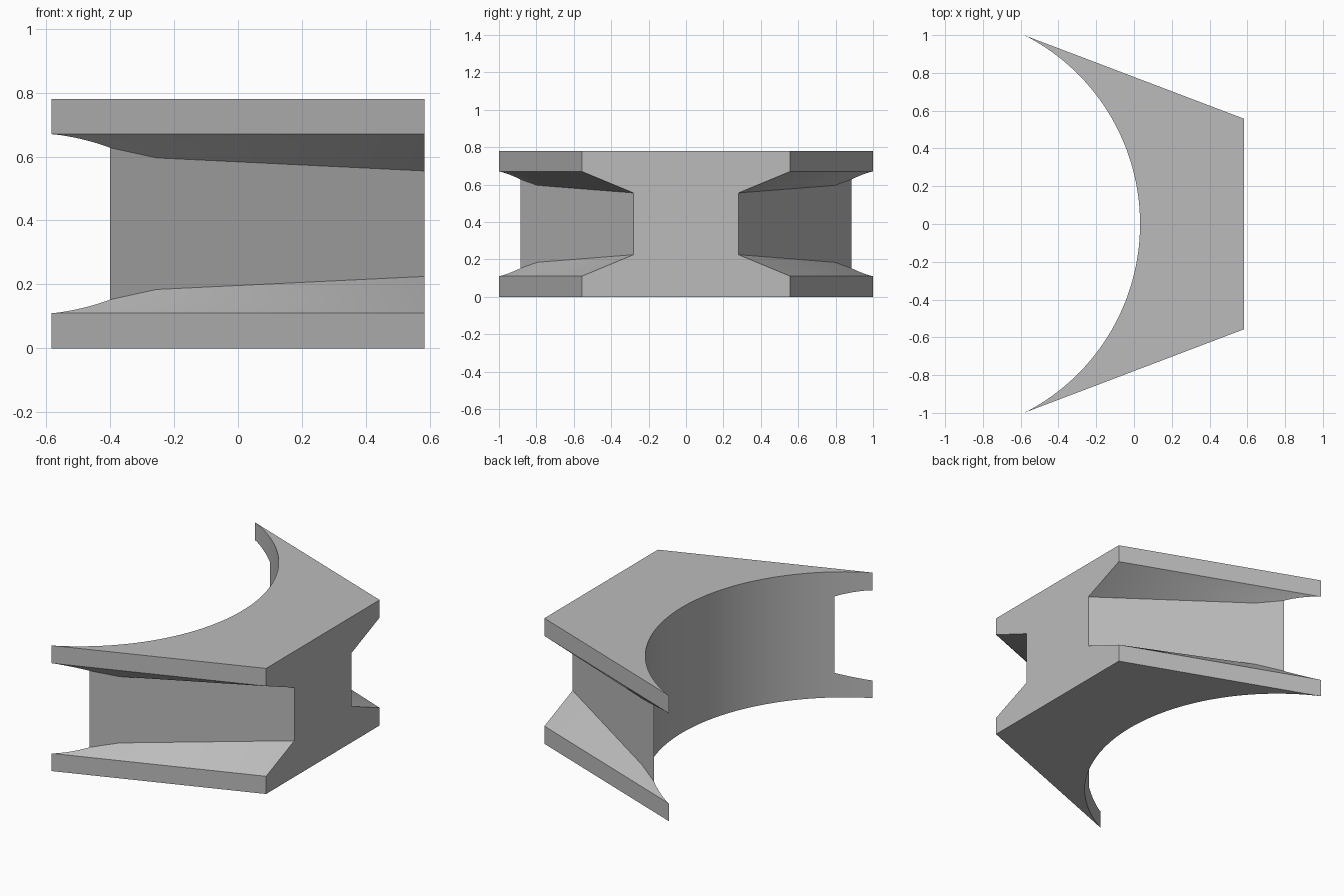
import bpy, bmesh, math
from mathutils import Vector

cube = bpy.data.objects.get("Cube")
if cube:
    bpy.data.objects.remove(cube, do_unlink=True)

HALF_H = 0.39        # half the height
END_X = 0.583        # flat narrow end
END_Y = 0.557        # flange half width at that end
NECK_Y = 0.28        # web half width at that end
RIM_Z = 0.11 - HALF_H
NECK_Z = 0.225 - HALF_H
CX, R = -1.09, 1.122  # concave arc
TIP_A = math.atan2(1.0, END_X - 1.166 - CX)
WEB_A = math.asin(0.885 / R)


def arc(a):
    return CX + R * math.cos(a), R * math.sin(a)


tip = (-END_X, 1.0)
flange_slope = (1.0 - END_Y) / (2 * END_X)


def ledge_z(x, y):
    """Height of the steep ledge that falls to the flange rim."""
    return RIM_Z + 0.93 * (END_Y + flange_slope * (END_X - x) - y)


# Arc points: flange tip to web edge, then on to the middle
n_tip, n_web = 8, 32
curve = [tip]
curve += [arc(TIP_A + (WEB_A - TIP_A) * i / n_tip) for i in range(1, n_tip + 1)]
curve += [arc(WEB_A * (1 - i / n_web)) for i in range(1, n_web + 1)]

bm = bmesh.new()


def vert(xy, z):
    return bm.verts.new((xy[0], xy[1], z))


# One quarter of the body: lower half, +y side
low = [vert(p, -HALF_H) for p in curve]
ledge = [vert(p, RIM_Z if i == 0 else ledge_z(*p)) for i, p in enumerate(curve[:n_tip + 1])]
mid = [vert(p, 0) for p in curve[n_tip:]]
corner_low, corner_rim = [vert((END_X, END_Y), z) for z in (-HALF_H, RIM_Z)]
neck, neck_mid = [vert((END_X, NECK_Y), z) for z in (NECK_Z, 0)]
end_low, end_mid = [vert((END_X, 0), z) for z in (-HALF_H, 0)]
web = Vector(curve[n_tip])
start = Vector((END_X, NECK_Y))
kink_xy = start.lerp(web, (END_X + 0.255) / (END_X - web.x))
kink = vert(kink_xy, ledge_z(*kink_xy))

bm.faces.new(low + [end_low, corner_low])                        # underside
bm.faces.new([low[0], corner_low, corner_rim, ledge[0]])         # flange rim
bm.faces.new([corner_rim, kink] + ledge[::-1])                   # steep ledge
bm.faces.new([corner_rim, neck, kink])                           # shallow ledge
bm.faces.new([neck, kink, ledge[-1], mid[0], neck_mid])          # web side
bm.faces.new([end_low, corner_low, corner_rim, neck, neck_mid, end_mid])
for i in range(n_tip):                                           # concave wall
    bm.faces.new([low[i], low[i + 1], ledge[i + 1], ledge[i]])
for i in range(n_web):
    j = n_tip + i
    face = [low[j], low[j + 1], mid[i + 1], mid[i]]
    if i == 0:
        face.append(ledge[-1])
    bm.faces.new(face)

# Mirror to the other side and to the upper half
for axis in "YZ":
    bmesh.ops.mirror(bm, geom=bm.verts[:] + bm.edges[:] + bm.faces[:],
                     axis=axis, merge_dist=0.0001)
bmesh.ops.remove_doubles(bm, verts=bm.verts[:], dist=0.0001)

# Join the halves of flat faces along the mirror seams
seams = [e for e in bm.edges if len(e.link_faces) == 2
         and (all(abs(v.co.y) < 1e-4 for v in e.verts)
              or all(abs(v.co.z) < 1e-4 for v in e.verts))]
bmesh.ops.recalc_face_normals(bm, faces=bm.faces[:])
flat = [e for e in seams if e.calc_face_angle(1) < 0.001]
bmesh.ops.dissolve_edges(bm, edges=flat, use_verts=False)
bmesh.ops.translate(bm, verts=bm.verts[:], vec=(0, 0, HALF_H))

mesh = bpy.data.meshes.new("grooved_block")
bm.to_mesh(mesh)
bm.free()
block = bpy.data.objects.new("grooved_block", mesh)
bpy.context.collection.objects.link(block)

# Plain grey
grey = bpy.data.materials.new("plain_grey")
grey.use_nodes = True
colour = (0.5, 0.5, 0.5, 1)
grey.diffuse_color = colour
grey.node_tree.nodes["Principled BSDF"].inputs["Base Color"].default_value = colour
mesh.materials.append(grey)

bpy.context.view_layer.objects.active = block
block.select_set(True)
bpy.ops.object.shade_smooth_by_angle(angle=math.radians(30))
